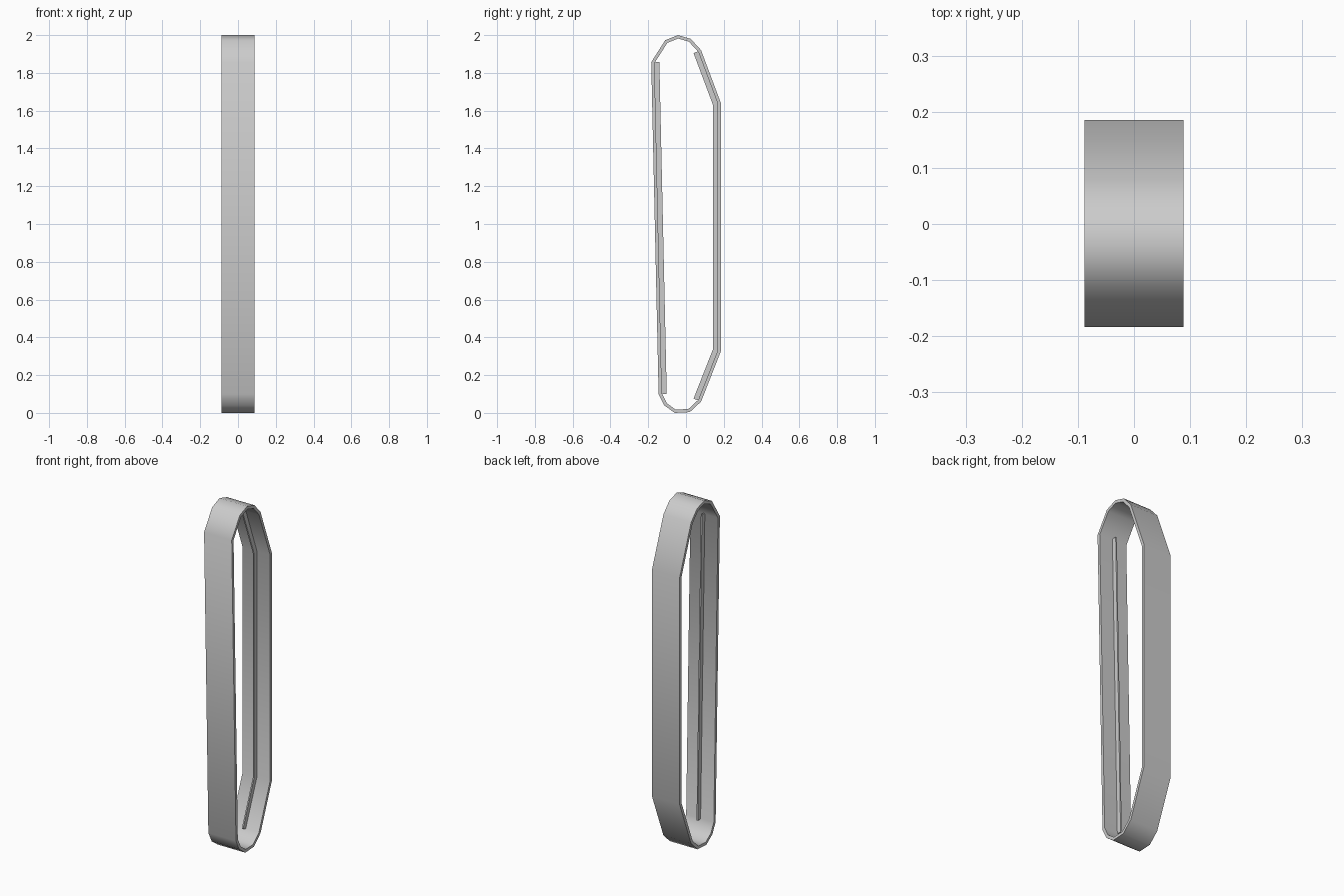
import bpy, math
from mathutils import Vector

if "Cube" in bpy.data.objects:
    bpy.data.objects.remove(bpy.data.objects["Cube"])

BAND_HALF = 0.0885   # half width of the band
RIB_HALF = 0.004     # half thickness of the guide ribs
WALL = 0.017         # band thickness
RIB_DEPTH = 0.043    # rib inner edge, measured from the band's outside

# Outer band outline (y, z), clockwise from the front top corner
OUTLINE = [Vector(p) for p in [
    (-0.184, 1.857), (-0.11, 1.973), (-0.042, 2.0), (0.025, 1.98),
    (0.08, 1.92), (0.185, 1.64), (0.185, 0.327), (0.08, 0.06),
    (0.02, 0.004), (-0.06, 0.0), (-0.115, 0.04), (-0.145, 0.10)]]


def inset(points, dist, closed):
    """Mitred inward offset of a clockwise path."""
    n, result = len(points), []
    for i, p in enumerate(points):
        normals = []
        for a, b in ((i - 1, i), (i, i + 1)):
            if closed or (a >= 0 and b < n):
                d = (points[b % n] - points[a % n]).normalized()
                normals.append(Vector((d.y, -d.x)))
        m = sum(normals, Vector((0, 0))).normalized()
        result.append(p + m * dist / m.dot(normals[0]))
    return result


def strip(name, outer, inner, half, closed):
    """Solid between two paths, extruded along x."""
    n = len(outer)
    verts = [(x, p.x, p.y) for x in (-half, half) for path in (outer, inner) for p in path]
    faces = []
    for i in range(n if closed else n - 1):
        j = (i + 1) % n
        ring = [0, n, 3 * n, 2 * n]
        for a, b in zip(ring, ring[1:] + ring[:1]):
            faces.append((a + i, b + i, b + j, a + j))
    if not closed:
        faces += [(0, 2 * n, 3 * n, n), (n - 1, 2 * n - 1, 4 * n - 1, 3 * n - 1)]
    mesh = bpy.data.meshes.new(name)
    mesh.from_pydata(verts, [], faces)
    obj = bpy.data.objects.new(name, mesh)
    bpy.context.collection.objects.link(obj)
    bpy.context.view_layer.objects.active = obj
    obj.select_set(True)
    # Consistent outward normals
    bpy.ops.object.mode_set(mode='EDIT')
    bpy.ops.mesh.select_all(action='SELECT')
    bpy.ops.mesh.normals_make_consistent(inside=False)
    bpy.ops.object.mode_set(mode='OBJECT')
    bpy.ops.object.shade_smooth_by_angle(angle=math.radians(50))
    obj.select_set(False)
    return obj


# Closed band
strip("band", OUTLINE, inset(OUTLINE, WALL, True), BAND_HALF, True)

# Thin guide ribs along the inside of the front and back runs
for name, path in (("front_rib", [OUTLINE[-1], OUTLINE[0]]),
                   ("back_rib", OUTLINE[4:8])):
    strip(name, inset(path, WALL - 0.002, False), inset(path, RIB_DEPTH, False),
          RIB_HALF, False)
